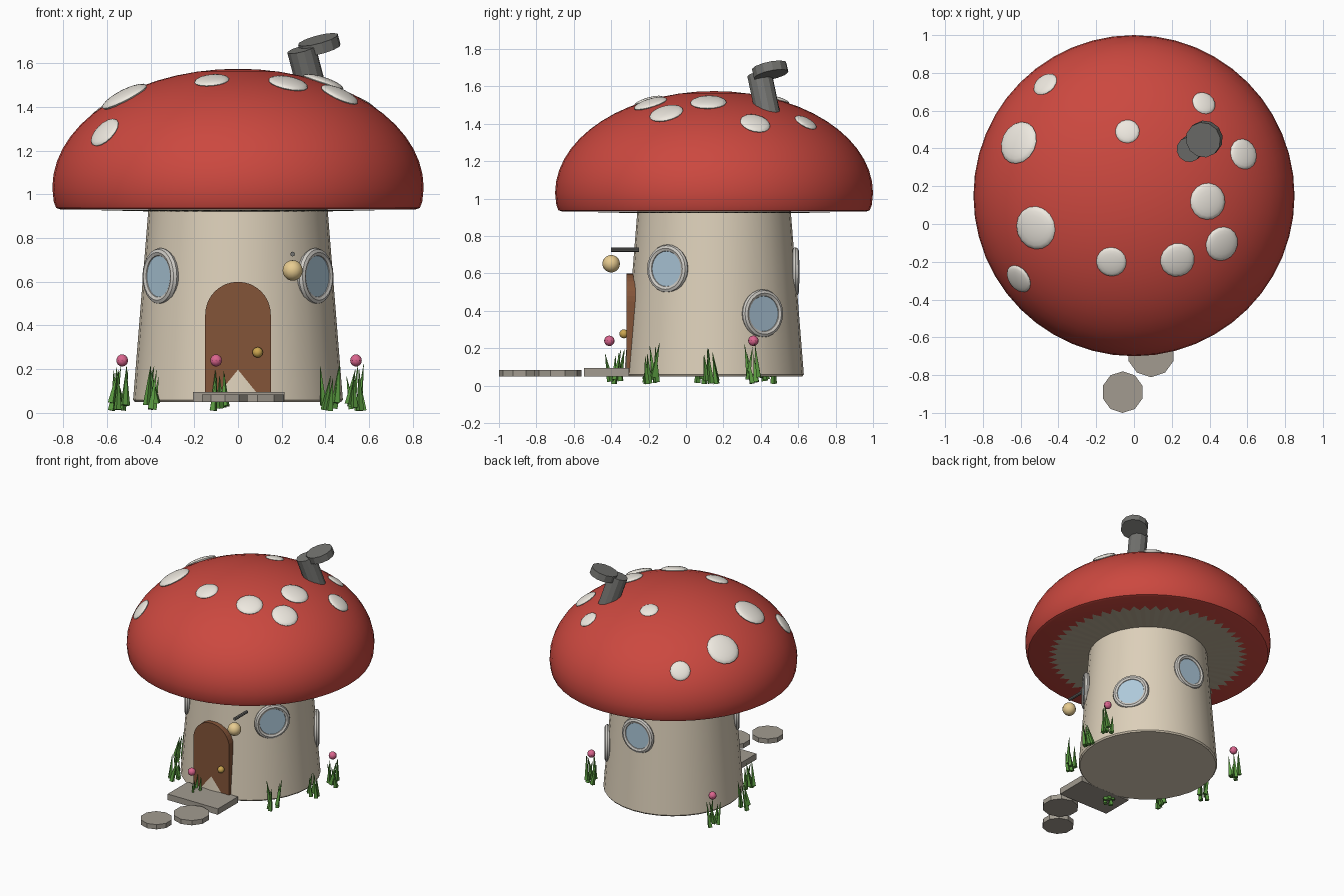
import bpy, bmesh, math, random
from mathutils import Vector, Matrix

if "Cube" in bpy.data.objects:
    bpy.data.objects.remove(bpy.data.objects["Cube"])

random.seed(4)
CY = 0.15  # y of the house axis


def mat(name, r, g, b):
    m = bpy.data.materials.new(name)
    m.diffuse_color = (r, g, b, 1)
    m.use_nodes = True
    m.node_tree.nodes["Principled BSDF"].inputs["Base Color"].default_value = m.diffuse_color
    return m


RED = mat("red", 0.60, 0.065, 0.05)
CREAM = mat("cream", 0.72, 0.63, 0.49)
GILL = mat("gill", 0.50, 0.43, 0.31)
WHITE = mat("white", 0.85, 0.81, 0.74)
FRAME = mat("frame", 0.62, 0.60, 0.56)
GLASS = mat("glass", 0.42, 0.58, 0.70)
WOOD = mat("wood", 0.23, 0.09, 0.04)
GOLD = mat("gold", 0.60, 0.38, 0.08)
LAMP = mat("lamp", 0.80, 0.60, 0.28)
STONE = mat("stone", 0.36, 0.33, 0.28)
DARK = mat("dark_stone", 0.17, 0.17, 0.16)
GREEN = mat("grass", 0.10, 0.32, 0.05)
PINK = mat("pink", 0.70, 0.13, 0.27)


def finish(name, bm, m, smooth=False):
    bmesh.ops.recalc_face_normals(bm, faces=bm.faces[:])
    me = bpy.data.meshes.new(name)
    bm.to_mesh(me)
    bm.free()
    ob = bpy.data.objects.new(name, me)
    bpy.context.collection.objects.link(ob)
    me.materials.append(m)
    if smooth:
        bpy.ops.object.select_all(action='DESELECT')
        ob.select_set(True)
        bpy.context.view_layer.objects.active = ob
        bpy.ops.object.shade_smooth_by_angle(angle=math.radians(35))
    return ob


def place(loc, direction=(0, 0, 1), scale=(1, 1, 1)):
    q = Vector(direction).to_track_quat('Z', 'Y')
    return Matrix.LocRotScale(Vector(loc), q, Vector(scale))


def cylinder(name, loc, r, h, m, sides, direction=(0, 0, 1), smooth=False):
    bm = bmesh.new()
    bmesh.ops.create_cone(bm, cap_ends=True, segments=sides, radius1=r, radius2=r,
                          depth=h, matrix=place(loc, direction))
    return finish(name, bm, m, smooth)


def ball(name, loc, scale, m, direction=(0, 0, 1), seg=16, rings=10, smooth=True):
    bm = bmesh.new()
    bmesh.ops.create_uvsphere(bm, u_segments=seg, v_segments=rings, radius=1,
                              matrix=place(loc, direction, scale))
    return finish(name, bm, m, smooth)


def lathe(name, profile, sides, m, matrix, closed=False):
    bm = bmesh.new()
    vs = [bm.verts.new((r, 0, z)) for r, z in profile]
    pairs = list(zip(vs, vs[1:])) + ([(vs[-1], vs[0])] if closed else [])
    es = [bm.edges.new(p) for p in pairs]
    bmesh.ops.spin(bm, geom=vs + es, cent=(0, 0, 0), axis=(0, 0, 1),
                   angle=2 * math.pi, steps=sides, use_duplicate=False)
    bmesh.ops.remove_doubles(bm, verts=bm.verts[:], dist=1e-5)
    bm.transform(matrix)
    return finish(name, bm, m, True)


AXIS = Matrix.Translation((0, CY, 0))

# Stem and domed cap
lathe("stem", [(0, .05), (.472, .05), (.48, .06), (.41, .935), (0, .935)], 32, CREAM, AXIS)
dome = [(.85 * math.cos(a), 1.03 + .545 * math.sin(a))
        for a in (math.pi / 2 * i / 14 for i in range(14))] + [(0, 1.575)]
lathe("cap", [(0, .932), (.815, .932), (.832, .938), (.843, .965)] + dome, 48, RED, AXIS)

# Gills: a flat ring with a zigzag outer edge
bm = bmesh.new()
inner, outer = [], []
for i in range(112):
    a = 2 * math.pi * i / 112
    r = .69 if i % 2 else .63
    inner.append(bm.verts.new((.4 * math.cos(a), CY + .4 * math.sin(a), .922)))
    outer.append(bm.verts.new((r * math.cos(a), CY + r * math.sin(a), .929)))
for i in range(112):
    j = (i + 1) % 112
    bm.faces.new((inner[i], inner[j], outer[j], outer[i]))
finish("gills", bm, GILL)

# White spots lying on the dome: x, y, radius
spots = [(-.47, .74, .07), (-.61, .43, .115), (-.52, -.02, .115), (-.61, -.29, .08),
         (-.12, -.20, .08), (.23, -.19, .092), (.465, -.105, .092), (.39, .12, .097),
         (.58, .37, .082), (.37, .64, .064), (-.035, .49, .064)]
for x, y, r in spots:
    d = y - CY
    h = .545 * math.sqrt(1 - (x * x + d * d) / .85 ** 2)
    n = (x / .85 ** 2, d / .85 ** 2, h / .545 ** 2)
    ball("cap_spot", (x, y, 1.03 + h), (r, r, r * .24), WHITE, n)

# Leaning chimney with an offset lid
lean = Vector((-.25, -.2, .95)).normalized()
cylinder("chimney", Vector((.29, .393, 1.665)) - lean * .14, .067, .28, DARK, 12, lean)
cylinder("chimney_lid", (.372, .45, 1.685), .095, .05, DARK, 12, lean)

# Arched door, knob
bm = bmesh.new()
pts = [(-.15, .07), (.15, .07)] + [(.15 * math.cos(math.pi * i / 16), .45 + .15 * math.sin(math.pi * i / 16))
                                   for i in range(17)]
face = bm.faces.new([bm.verts.new((x, -.319, z)) for x, z in pts])
ext = bmesh.ops.extrude_face_region(bm, geom=[face])
bmesh.ops.translate(bm, vec=(0, .08, 0), verts=[v for v in ext["geom"] if isinstance(v, bmesh.types.BMVert)])
if not face.is_valid:
    pass
elif len([f for f in bm.faces if len(f.verts) == len(pts)]) < 2:
    bm.faces.new([v for v in face.verts])
finish("door", bm, WOOD)
ball("door_knob", (.09, -.332, .277), (.024,) * 3, GOLD, seg=12, rings=8)

# Round windows: angle around the stem, height
for deg, z in ((-35, .625), (-145, .625), (35, .385), (91, .61)):
    a = math.radians(deg)
    n = Vector((math.cos(a), math.sin(a), 0))
    R = .48 - .08 * (z - .06)
    ring = [(.11 + .02 * math.cos(t), .02 * math.sin(t)) for t in (2 * math.pi * i / 8 for i in range(8))]
    lathe("window_frame", ring, 24, FRAME, place(Vector((0, CY, z)) + n * (R - .002), n), True)
    cylinder("window_glass", Vector((0, CY, z)) + n * (R - .007), .102, .03, GLASS, 24, n, True)

# Lantern on a short rod
cylinder("lantern_rod", (.25, -.325, .727), .011, .15, DARK, 8, (0, 1, 0))
ball("lantern", (.25, -.4, .652), (.047,) * 3, LAMP, seg=14, rings=10)

# Doorstep and stepping stones
bm = bmesh.new()
bmesh.ops.create_cube(bm, size=1, matrix=place((.003, -.425, .072), scale=(.42, .24, .045)))
finish("doorstep", bm, STONE)
cylinder("path_stone", (.09, -.685, .067), .126, .036, STONE, 10)
cylinder("path_stone", (-.06, -.89, .067), .11, .036, STONE, 10)

# Grass tufts around the base
tufts = [(.545, .36), (-.54, .44), (-.085, -.375), (.42, -.18), (.53, .14), (-.40, -.19), (-.55, .09)]
for tx, ty in tufts:
    bm = bmesh.new()
    for k in range(5):
        a = 2 * math.pi * k / 5 + random.uniform(-.4, .4)
        base = Vector((tx + .03 * math.cos(a), ty + .03 * math.sin(a), random.uniform(.008, .05)))
        h = random.uniform(.14, .19)
        lean = Vector((random.uniform(-.2, .2), random.uniform(-.2, .2), 1)).normalized()
        bmesh.ops.create_cone(bm, cap_ends=True, segments=4, radius1=.018, radius2=0.001,
                              depth=h, matrix=place(base + lean * h / 2, lean))
    finish("grass_tuft", bm, GREEN)

# Pink flower buds
for x, y in ((.54, .36), (-.53, .44), (-.10, -.41)):
    ball("flower", (x, y, .24), (.028,) * 3, PINK, seg=10, rings=8)
